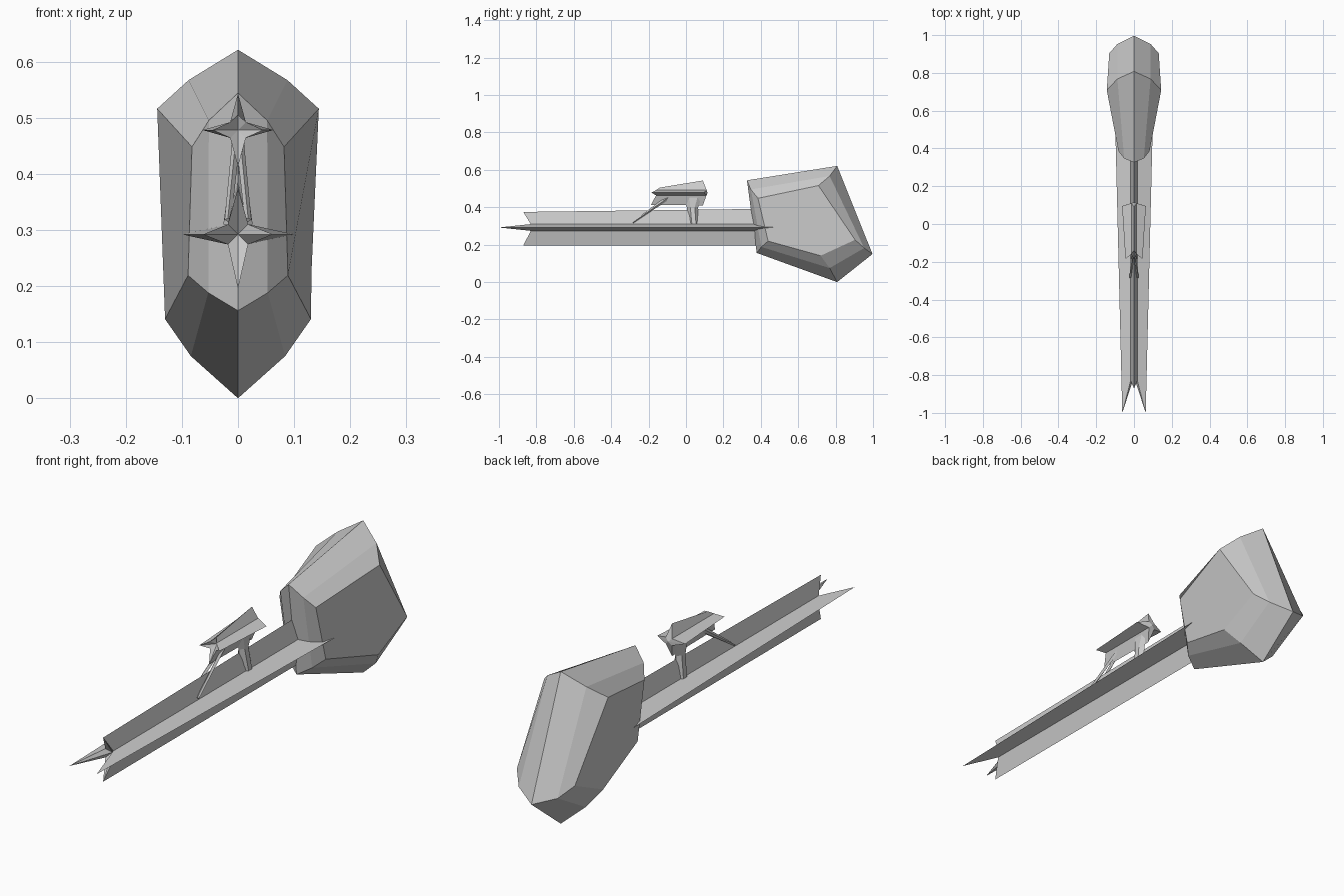
import bpy, bmesh
from mathutils import Vector

if "Cube" in bpy.data.objects:
    bpy.data.objects.remove(bpy.data.objects["Cube"])


def finish(name, bm):
    bmesh.ops.recalc_face_normals(bm, faces=bm.faces)
    me = bpy.data.meshes.new(name)
    bm.to_mesh(me)
    bm.free()
    ob = bpy.data.objects.new(name, me)
    bpy.context.collection.objects.link(ob)
    return ob


def loft(name, rings, tips=None):
    """Skin matching rings; close the ends with flat caps or with fans to tip points."""
    bm = bmesh.new()
    vs = [[bm.verts.new(p) for p in r] for r in rings]
    n = len(vs[0])
    for a, b in zip(vs, vs[1:]):
        for i in range(n):
            j = (i + 1) % n
            bm.faces.new((a[i], a[j], b[j], b[i]))
    for k, ring in enumerate((vs[0], vs[-1])):
        if tips:
            c = bm.verts.new(tips[k])
            for i in range(n):
                bm.faces.new((ring[i], ring[(i + 1) % n], c))
        else:
            bm.faces.new(ring)
    return finish(name, bm)


def star(zc, inner, inner_y, top, side, bottom):
    """Four-pointed star ring; top/bottom are (y, z), side is (x, y)."""
    ring = [(0, *top)]
    half = [(inner, inner_y, zc + inner), (side[0], side[1], zc), (inner, inner_y, zc - inner)]
    ring += half + [(0, *bottom)]
    ring += [(-x, y, z) for x, y, z in reversed(half)]
    return ring


# Faceted head: pentagons stacked across the width
centre = [(0, .326, .544), (0, .808, .621), (0, .997, .15), (0, .808, 0), (0, .378, .156)]
mid = [(.052, .347, .495), (.088, .768, .567), (.088, .953, .182), (.084, .768, .075), (.053, .403, .188)]
outer = [(.082, .385, .448), (.144, .708, .516), (.131, .904, .226), (.13, .72, .141), (.089, .439, .219)]
flip = lambda r: [(-x, y, z) for x, y, z in r]
loft("head", [flip(outer), flip(mid), centre, mid, outer])

# Long star-section shaft with forked front end
loft("shaft", [star(.292, .018, -.83, (-.87, .375), (.062, -1.0), (-.87, .195)),
               star(.292, .018, .5, (.45, .392), (.1, .55), (.45, .195))],
     [(0, -.81, .292), (0, .5, .292)])

# Short star-section sight above the shaft
loft("sight", [star(.478, .014, -.16, (-.14, .505), (.045, -.185), (-.187, .413)),
               star(.478, .014, .11, (.09, .543), (.063, .095), (.09, .41))],
     [(0, -.135, .478), (0, .115, .478)])


# Rear post carrying the sight
def hexagon(y0, y1, x, z):
    q = (y1 - y0) * .3
    return [(0, y0, z), (x, y0 + q, z), (x, y1 - q, z),
            (0, y1, z), (-x, y1 - q, z), (-x, y0 + q, z)]


loft("sight_post", [hexagon(.015, .07, .026, .31), hexagon(.005, .065, .014, .40),
                    hexagon(-.015, .095, .011, .455)])

# Two slanted struts spreading over the shaft ridge
for s, side in ((-1, "left"), (1, "right")):
    rings = []
    for c, w, h in ((Vector((s * .018, -.285, .318)), .006, .004),
                    (Vector((s * .004, -.095, .452)), .007, .011)):
        u = Vector((0, -.58, .81)) * h
        r = Vector((w, 0, 0))
        rings.append([c + u, c + r, c - u, c - r])
    loft("strut_" + side, rings)
